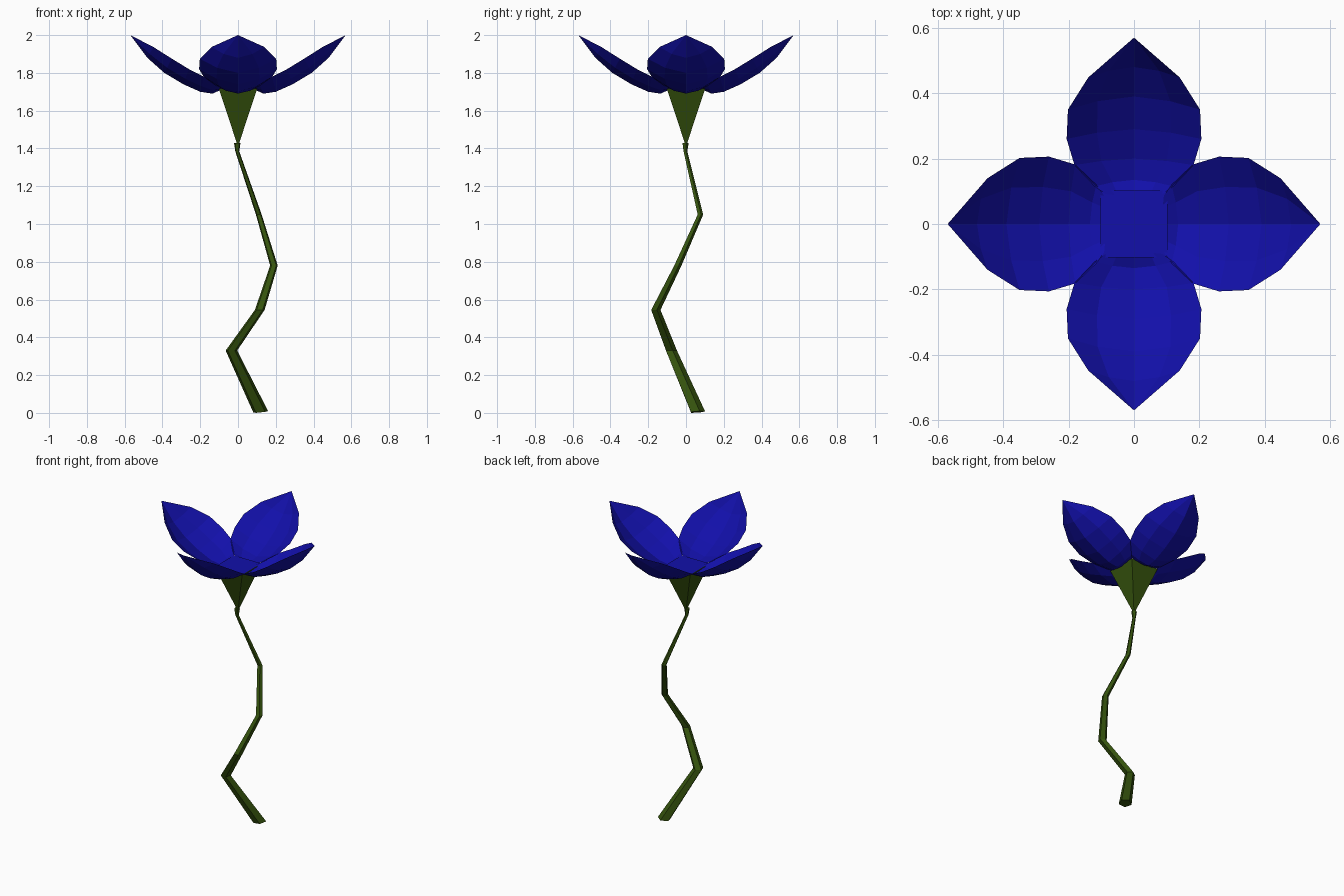
import bpy, bmesh, math
from mathutils import Matrix

if "Cube" in bpy.data.objects:
    bpy.data.objects.remove(bpy.data.objects["Cube"])


def material(name, color):
    m = bpy.data.materials.new(name)
    m.diffuse_color = (*color, 1)
    m.use_nodes = True
    m.node_tree.nodes["Principled BSDF"].inputs["Base Color"].default_value = m.diffuse_color
    return m


blue = material("petal blue", (0.006, 0.005, 0.40))
green = material("stem green", (0.035, 0.085, 0.004))


def make(name, verts, faces, mat):
    me = bpy.data.meshes.new(name)
    me.from_pydata(verts, [], faces)
    bm = bmesh.new()
    bm.from_mesh(me)
    bmesh.ops.remove_doubles(bm, verts=bm.verts, dist=1e-5)
    bmesh.ops.recalc_face_normals(bm, faces=bm.faces)
    bm.to_mesh(me)
    bm.free()
    me.materials.append(mat)
    ob = bpy.data.objects.new(name, me)
    bpy.context.collection.objects.link(ob)
    return ob


# Stem: five-sided tapering tube along a crooked path (x, y, z, radius)
path = [(0.12, 0.06, 0.005, 0.041), (-0.035, -0.08, 0.33, 0.032),
        (0.115, -0.162, 0.545, 0.027), (0.19, -0.045, 0.78, 0.021),
        (0.11, 0.075, 1.05, 0.016), (-0.004, -0.004, 1.385, 0.011),
        (-0.004, -0.004, 1.43, 0.018)]
N = 5
verts, faces = [], []
for i, (x, y, z, r) in enumerate(path):
    for k in range(N):
        a = 2 * math.pi * k / N + 0.3
        dz = 0.005 * math.sin(a + 1) if i == 0 else 0
        verts.append((x + r * math.cos(a), y + r * math.sin(a), z + dz))
    if i:
        for k in range(N):
            b, c = (i - 1) * N, i * N
            faces.append((b + k, b + (k + 1) % N, c + (k + 1) % N, c + k))
faces += [tuple(range(N)), tuple(range(len(verts) - N, len(verts)))]
make("stem", verts, faces, green)

# Calyx: inverted square pyramid
h = 0.102
corners = [(h, h), (-h, h), (-h, -h), (h, -h)]
make("calyx", [(x, y, 1.717) for x, y in corners] + [(0, 0, 1.41)],
     [(0, 1, 2, 3)] + [(i, (i + 1) % 4, 4) for i in range(4)], green)

# Flower floor: thin square lying on the calyx
make("flower_floor", [(x, y, 1.719) for x, y in corners], [(0, 1, 2, 3)], blue)

# Petals: cupped sheets; rows of midrib (x, z) and rim (x, half width, z)
rows = [(0.08, 1.715, 0.09, 0.085, 1.718), (0.135, 1.69, 0.115, 0.12, 1.735),
        (0.20, 1.70, 0.18, 0.182, 1.78), (0.29, 1.74, 0.26, 0.206, 1.82),
        (0.39, 1.80, 0.35, 0.202, 1.875), (0.48, 1.88, 0.448, 0.14, 1.937),
        (0.57, 2.0, 0.57, 0.0, 2.0)]
columns = (-1, -0.55, 0, 0.55, 1)
C = len(columns)
verts, faces = [], []
for i, (mx, mz, ex, w, ez) in enumerate(rows):
    for t in columns:
        s = abs(t) ** 1.7
        verts.append((mx + (ex - mx) * s, w * t, mz + (ez - mz) * s))
    if i:
        for k in range(C - 1):
            b = (i - 1) * C + k
            faces.append((b, b + C, b + C + 1, b + 1))
for i, side in enumerate(("right", "back", "left", "front")):
    ob = make("petal_" + side, verts, faces, blue)
    ob.data.transform(Matrix.Rotation(i * math.pi / 2, 4, 'Z'))
